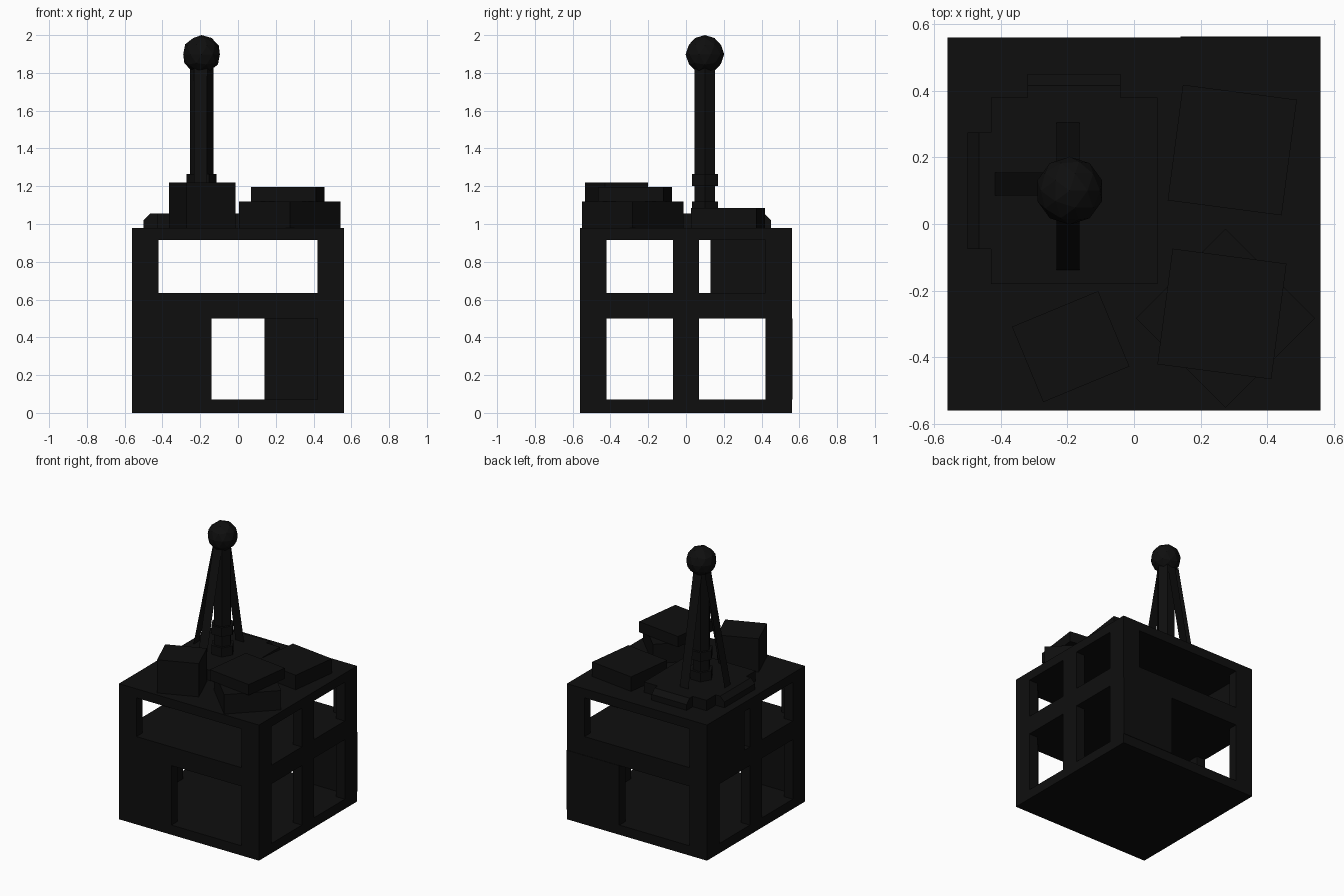
import bpy, bmesh, math
from mathutils import Matrix, Vector

cube = bpy.data.objects.get("Cube")
if cube:
    bpy.data.objects.remove(cube, do_unlink=True)

black = bpy.data.materials.new("soot black")
black.use_nodes = True
COL = (0.0045, 0.0045, 0.0045, 1)
black.diffuse_color = COL
black.node_tree.nodes["Principled BSDF"].inputs["Base Color"].default_value = COL


def finish(name, bm):
    me = bpy.data.meshes.new(name)
    bm.to_mesh(me)
    bm.free()
    me.materials.append(black)
    ob = bpy.data.objects.new(name, me)
    bpy.context.collection.objects.link(ob)
    return ob


def add_box(bm, x0, x1, y0, y1, z0, z1, turn=0):
    mat = (Matrix.Translation(((x0 + x1) / 2, (y0 + y1) / 2, (z0 + z1) / 2))
           @ Matrix.Rotation(math.radians(turn), 4, 'Z')
           @ Matrix.Diagonal((x1 - x0, y1 - y0, z1 - z0, 1)))
    return bmesh.ops.create_cube(bm, size=1, matrix=mat)["verts"]


def boxes(name, *specs):
    bm = bmesh.new()
    for s in specs:
        add_box(bm, *s)
    return finish(name, bm)


def crate(name, cx, cy, w, d, z0, z1, turn):
    return boxes(name, (cx - w / 2, cx + w / 2, cy - d / 2, cy + d / 2, z0, z1, turn))


def prism(name, cx, cy, r, z0, z1):
    bm = bmesh.new()
    bmesh.ops.create_cone(bm, cap_ends=True, segments=6, radius1=r, radius2=r, depth=z1 - z0,
                          matrix=Matrix.Translation((cx, cy, (z0 + z1) / 2)))
    # turn so that two corners lie on the x axis
    if max(v.co.x for v in bm.verts) - cx < r * 0.95:
        bmesh.ops.rotate(bm, verts=bm.verts, cent=(cx, cy, 0),
                         matrix=Matrix.Rotation(math.pi / 6, 3, 'Z'))
    return finish(name, bm)


# storeys: horizontal slabs
H = 0.56      # half width
T = 0.07      # wall thickness
P = 0.42      # inner edge of the corner posts
LOW, HIGH = (0.07, 0.50), (0.635, 0.915)
for name, z0, z1 in (("ground_slab", 0, 0.07), ("middle_slab", 0.5, 0.635), ("roof_slab", 0.915, 0.98)):
    boxes(name, (-H, H, -H, H, z0, z1))

# L-shaped corner posts and the middle posts of both sides
for label, zs in (("lower", LOW), ("upper", HIGH)):
    for sx in (-1, 1):
        for sy in (-1, 1):
            xa, xb = sorted((sx * P, sx * H))
            ya, yb = sorted((sy * (H - T), sy * H))
            xc, xd = sorted((sx * (H - T), sx * H))
            yc, yd = sorted((sy * P, sy * (H - T)))
            boxes(f"{label}_corner_post", (xa, xb, ya, yb, *zs), (xc, xd, yc, yd, *zs))
        xc, xd = sorted((sx * (H - T), sx * H))
        boxes(f"{label}_middle_post", (xc, xd, -0.07, 0.07, *zs))

# solid wall panels beside the openings
boxes("front_wall_panel", (-P, -0.14, -H, -H + T, *LOW))
boxes("back_wall_panel", (0.14, H, H - T, H + 0.003, *LOW))
boxes("side_wall_panel", (-H, -H + T, 0.13, P, *HIGH))

# blocks on the roof
crate("tall_roof_block", -0.19, -0.368, 0.28, 0.245, 0.98, 1.22, 22.5)
crate("low_roof_block", 0.295, 0.222, 0.345, 0.35, 0.98, 1.085, -7.5)
crate("vent_base", 0.275, -0.283, 0.38, 0.38, 0.98, 1.12, 45)
crate("vent_cap", 0.264, -0.27, 0.345, 0.35, 1.12, 1.197, -7.5)

# mast foot with sloped ledges
boxes("mast_foot", (-0.43, 0.07, -0.18, 0.38, 0.98, 1.055))
for name, spec, axis, sign in (("left_ledge", (-0.5, -0.43, -0.075, 0.275, 0.98, 1.055), 0, -1),
                               ("back_ledge", (-0.32, -0.04, 0.38, 0.45, 0.98, 1.055), 1, 1)):
    bm = bmesh.new()
    add_box(bm, *spec)
    outer = max(v.co[axis] * sign for v in bm.verts)
    edge = [e for e in bm.edges if all(v.co.z > 1.05 and v.co[axis] * sign > outer - 1e-4
                                       for v in e.verts)]
    bmesh.ops.bevel(bm, geom=edge, offset=0.034, segments=1, affect='EDGES')
    finish(name, bm)

# hexagonal mast, collars and faceted ball
MX, MY = -0.193, 0.1
prism("mast", MX, MY, 0.062, 1.055, 1.84)
prism("lower_collar", MX, MY, 0.08, 1.055, 1.12)
prism("upper_collar", MX, MY, 0.08, 1.20, 1.265)
bm = bmesh.new()
bmesh.ops.create_icosphere(bm, subdivisions=2, radius=0.102,
                           matrix=Matrix.Translation((MX, MY, 1.898)))
finish("mast_ball", bm)

# flat ribbon braces on three sides
for name, d, reach, top in (("side_brace", (-1, 0), 0.22, 0.06),
                            ("back_brace", (0, 1), 0.205, 0.05),
                            ("front_brace", (0, -1), 0.24, 0.05)):
    out = Vector((d[0], d[1], 0))
    across = Vector((-d[1], d[0], 0)) * 0.034
    c = Vector((MX - 0.005, MY + (0.02 if d[0] else 0), 0))
    lo = c + out * reach + Vector((0, 0, 1.05))
    hi = c + out * top + Vector((0, 0, 1.83))
    bm = bmesh.new()
    bm.faces.new([bm.verts.new(p) for p in (lo - across, lo + across, hi + across, hi - across)])
    finish(name, bm)
